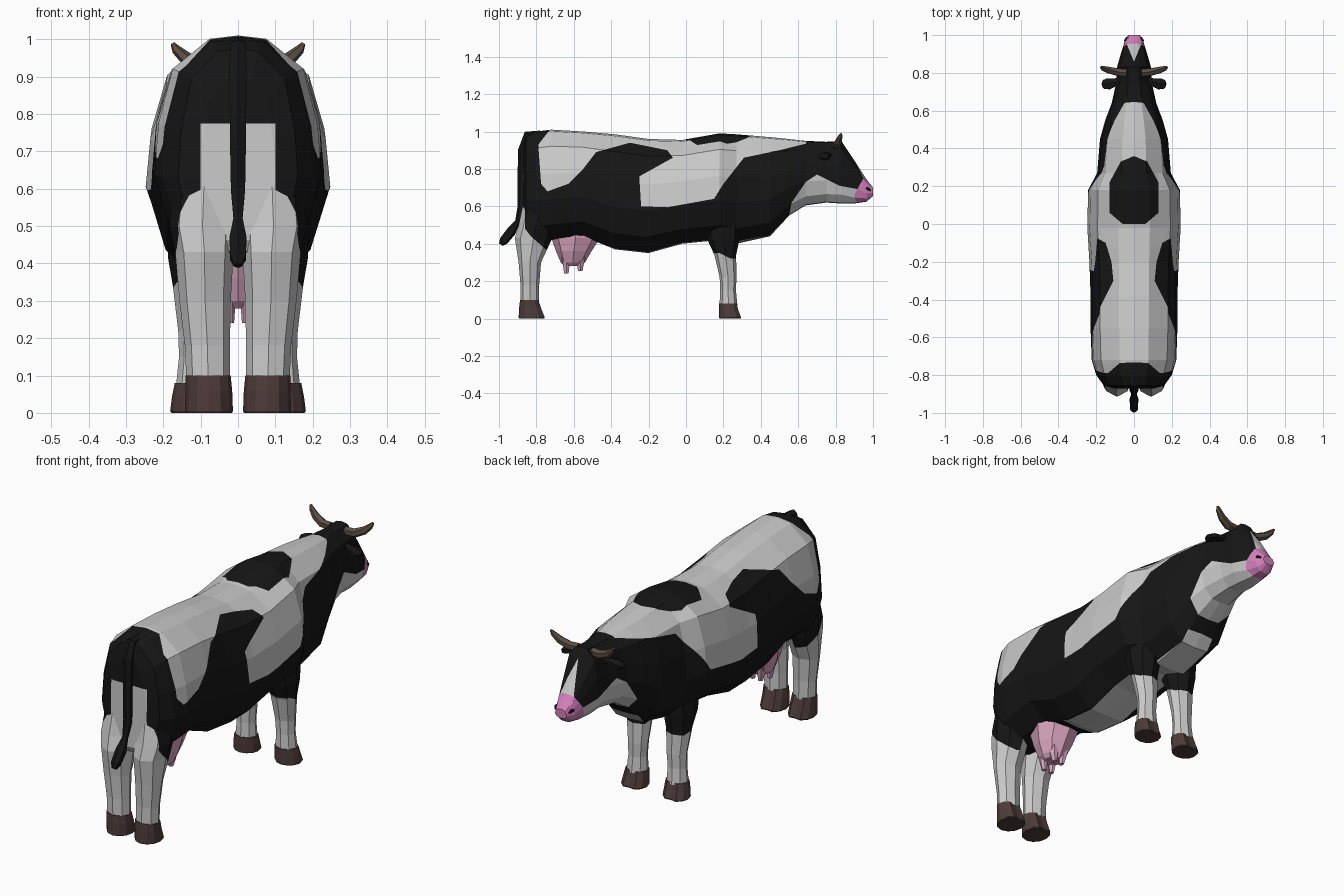
import bpy, bmesh, math
from mathutils import Vector

if "Cube" in bpy.data.objects:
    bpy.data.objects.remove(bpy.data.objects["Cube"])

COLOURS = {"white": (.8, .8, .8), "black": (.008, .008, .008), "nose_pink": (.68, .22, .52),
           "udder_pink": (.7, .38, .52), "horn": (.1, .075, .055), "hoof": (.075, .045, .042)}
MATS = {}
for key, rgb in COLOURS.items():
    MATS[key] = bpy.data.materials.new(key)
    MATS[key].diffuse_color = (*rgb, 1)
KEYS = list(COLOURS)


def loft(rings, mat):
    """Bridge equal-length closed rings and cap both ends."""
    bm = bmesh.new()
    vr = [[bm.verts.new(p) for p in r] for r in rings]
    n = len(vr[0])
    for r0, r1 in zip(vr, vr[1:]):
        for i in range(n):
            bm.faces.new((r0[i], r0[(i + 1) % n], r1[(i + 1) % n], r1[i]))
    bm.faces.new(vr[0])
    bm.faces.new(vr[-1])
    bmesh.ops.recalc_face_normals(bm, faces=bm.faces)
    for f in bm.faces:
        f.material_index = KEYS.index(mat)
    return bm


def finish(bm, name, mirror=False):
    bmesh.ops.recalc_face_normals(bm, faces=bm.faces)
    me = bpy.data.meshes.new(name)
    bm.to_mesh(me)
    bm.free()
    for k in KEYS:
        me.materials.append(MATS[k])
    ob = bpy.data.objects.new(name, me)
    bpy.context.collection.objects.link(ob)
    if mirror:
        ob.modifiers.new("mirror", 'MIRROR')
    return ob


def inside(u, v, poly):
    hit = False
    for (a, b), (c, d) in zip(poly, poly[1:] + poly[:1]):
        if (b > v) != (d > v) and u < (c - a) * (v - b) / (d - b) + a:
            hit = not hit
    return hit


def paint(bm, poly, axes, mat, keep=lambda c: True):
    """Cut the outline of a projected patch into the mesh and colour its inside."""
    a, b = axes
    for p, q in zip(poly, poly[1:] + poly[:1]):
        no, co = Vector(), Vector()
        no[a], no[b] = q[1] - p[1], p[0] - q[0]
        co[a], co[b] = p
        geom = set()
        for f in bm.faces:
            us, vs = [v.co[a] for v in f.verts], [v.co[b] for v in f.verts]
            if (keep(f.calc_center_median()) and min(us) <= max(p[0], q[0]) and max(us) >= min(p[0], q[0])
                    and min(vs) <= max(p[1], q[1]) and max(vs) >= min(p[1], q[1])):
                geom.update([f, *f.edges, *f.verts])
        bmesh.ops.bisect_plane(bm, geom=list(geom), dist=1e-4, plane_co=co, plane_no=no.normalized())
    for f in bm.faces:
        c = f.calc_center_median()
        if keep(c) and inside(c[a], c[b], poly):
            f.material_index = KEYS.index(mat)


def flat_rings(rows, n=8, toe=1):
    """Horizontal rings from (x, y, z, rx, ry); toe pulls in the front vertex."""
    out = []
    for x, y, z, rx, ry in rows:
        ring = []
        for i in range(n):
            t = math.tau * i / n
            k = toe if i == n // 4 else 1
            ring.append((x + rx * 1.04 * math.cos(t), y + ry * k * math.sin(t), z))
        out.append(ring)
    return out


def tube(rows, n=6, flat=1):
    """Tapered tube through (x, y, z, radius) points."""
    pts = [Vector(r[:3]) for r in rows]
    out = []
    for i, r in enumerate(rows):
        d = (pts[min(i + 1, len(pts) - 1)] - pts[max(i - 1, 0)]).normalized()
        side = d.cross(Vector((0, 1, 0)) if abs(d.x) > .5 else Vector((1, 0, 0))).normalized()
        up = d.cross(side)
        out.append([pts[i] + side * r[3] * flat * math.cos(math.tau * k / n)
                    + up * r[3] * math.sin(math.tau * k / n) for k in range(n)])
    return out


# Body, neck and head: one loft along y of (y, half width, bottom, top)
SECTION = [(0, 1), (.34, .985), (.78, .85), (.95, .6), (1, .37), (.82, .14), (.42, .01), (0, 0)]
BODY = [(-.872, .10, .46, .90), (-.855, .16, .43, .975), (-.80, .20, .41, 1.0), (-.72, .224, .42, 1.01),
        (-.55, .23, .44, 1.0), (-.38, .23, .37, .985), (-.2, .236, .35, .96), (-.02, .247, .40, .955),
        (.18, .243, .42, .99), (.27, .195, .40, .985), (.45, .18, .44, .97), (.55, .152, .55, .96),
        (.64, .118, .605, .95), (.75, .094, .62, .945), (.83, .09, .615, .95), (.9, .07, .615, .845),
        (.965, .05, .625, .745), (1.0, .032, .655, .70)]
HALF = SECTION + [(-x, h) for x, h in SECTION[-2:0:-1]]
body = loft([[(x * w, y, b + h * (t - b)) for x, h in HALF] for y, w, b, t in BODY], "black")

# Coat patches
paint(body, [(-.72, 1.1), (-.735, 1.0), (-.79, .93), (-.775, .72), (-.74, .68), (-.63, .72), (-.55, .8),
             (-.48, .89), (-.3, .94), (-.1, .9), (-.07, .86), (-.25, .76), (-.24, .6), (-.1, .595),
             (.15, .64), (.2, .72), (.31, .86), (.5, .9), (.64, .935), (.7, 1.1)], (1, 2), "white")
paint(body, [(-.06, 0), (.06, 0), (.13, .06), (.13, .22), (.07, .33), (0, .36), (-.07, .33), (-.13, .22),
             (-.13, .06)], (0, 1), "black", lambda c: c.z > .85)
paint(body, [(.54, .5), (.565, .62), (.64, .73), (.70, .77), (.82, .71), (.93, .69), (.95, .55)], (1, 2), "white")
paint(body, [(-.09, -.42), (.09, -.42), (.1, .1), (.07, .56), (-.07, .56), (-.1, .1)],
      (0, 1), "white", lambda c: c.z < .5)
paint(body, [(0, .86), (.05, .98), (-.05, .98)], (0, 1), "white", lambda c: c.z > .7)
paint(body, [(.90, .66), (.92, .70), (.955, .76), (1.05, .72), (1.05, .6), (.92, .6)], (1, 2), "nose_pink")
paint(body, [(-.1, .4), (.1, .4), (.1, .775), (-.1, .775)], (0, 2), "white", lambda c: c.y < -.83)
finish(body, "body")

# Hind legs with black thigh front
leg = loft(flat_rings([(.09, -.775, .64, .08, .09), (.095, -.80, .50, .085, .095), (.09, -.815, .43, .075, .10),
                       (.088, -.835, .30, .066, .06), (.082, -.835, .18, .058, .05),
                       (.08, -.835, .09, .056, .05)]), "white")
paint(leg, [(-.66, .7), (-.86, .7), (-.86, .48), (-.83, .44), (-.75, .37), (-.66, .38)], (1, 2), "black",
      lambda c: c.x > .09)
finish(leg, "hind_leg", True)

# Front legs with black upper part
leg = loft(flat_rings([(.11, .195, .55, .075, .10), (.11, .20, .42, .075, .085), (.11, .21, .34, .062, .058),
                       (.108, .225, .22, .05, .045), (.11, .225, .15, .046, .042),
                       (.112, .227, .07, .052, .048)]), "white")
paint(leg, [(0, .7), (0, .35), (.18, .35), (.24, .32), (.4, .33), (.4, .7)], (1, 2), "black")
finish(leg, "front_leg", True)

# Hooves with a cleft toe
finish(loft(flat_rings([(.08, -.835, .10, .058, .052), (.078, -.83, .06, .06, .062),
                        (.078, -.82, .005, .062, .075), (.078, -.82, 0, .06, .072)], 12, .8), "hoof"),
       "hind_hoof", True)
finish(loft(flat_rings([(.112, .227, .08, .055, .05), (.114, .232, .045, .06, .055),
                        (.116, .24, .005, .063, .063), (.116, .24, 0, .06, .06)], 12, .8), "hoof"),
       "front_hoof", True)

# Tail with tuft
finish(loft(tube([(0, -.78, .985, .02), (0, -.845, .98, .025), (0, -.872, .90, .026), (0, -.876, .74, .025),
                  (0, -.878, .60, .022), (0, -.90, .52, .014), (0, -.935, .465, .026),
                  (0, -.975, .415, .024), (0, -.99, .395, .012)]), "black"), "tail")

# Udder and teats
finish(loft(flat_rings([(0, -.59, .48, .10, .14), (0, -.59, .43, .10, .13), (0, -.6, .36, .085, .095),
                        (0, -.605, .30, .06, .065), (0, -.605, .28, .04, .045)]), "udder_pink"), "udder")
for part, y, z in (("rear_teat", -.64, .24), ("front_teat", -.565, .255)):
    finish(loft(flat_rings([(.03, y, .33, .026, .03), (.026, y, .285, .018, .02), (.022, y, z, .011, .014)], 6),
                "udder_pink"), part, True)

# Horns, ears and nostrils
finish(loft(tube([(.04, .80, .925, .022), (.09, .805, .925, .022), (.135, .815, .945, .019),
                  (.165, .825, .972, .013), (.175, .83, .988, .006)]), "horn"), "horn", True)
finish(loft(tube([(.06, .765, .875, .018), (.10, .75, .875, .024), (.135, .742, .868, .034),
                  (.158, .738, .86, .028), (.168, .736, .856, .012)], 6, .6), "black"), "ear", True)
finish(loft(tube([(.034, .95, .70, .008), (.042, .972, .693, .012), (.036, .988, .685, .006)], 6, .7), "black"),
       "nostril", True)

for m in bpy.data.materials:
    if m.users and not m.is_grease_pencil:
        m.use_nodes = True
        m.node_tree.nodes["Principled BSDF"].inputs["Base Color"].default_value = m.diffuse_color
